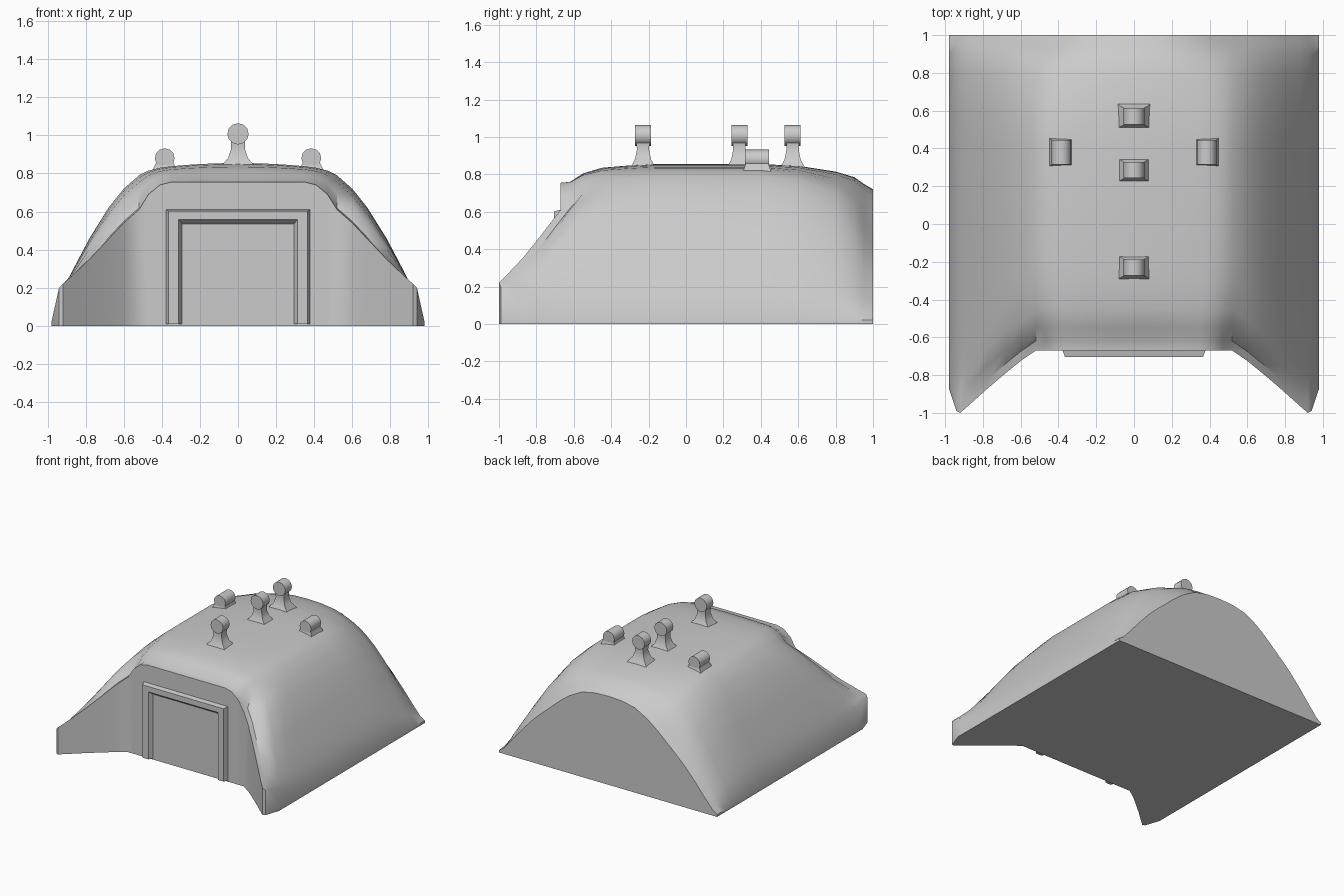
import bpy, bmesh, math
from mathutils import Matrix

if "Cube" in bpy.data.objects:
    bpy.data.objects.remove(bpy.data.objects["Cube"])


def finish(name, bm, angle=35):
    bmesh.ops.recalc_face_normals(bm, faces=bm.faces)
    me = bpy.data.meshes.new(name)
    bm.to_mesh(me)
    bm.free()
    ob = bpy.data.objects.new(name, me)
    bpy.context.collection.objects.link(ob)
    bpy.ops.object.select_all(action='DESELECT')
    ob.select_set(True)
    bpy.context.view_layer.objects.active = ob
    bpy.ops.object.shade_smooth_by_angle(angle=math.radians(angle))
    return ob


def lerp_table(table, t):
    for (a, va), (b, vb) in zip(table, table[1:]):
        if t <= b:
            return va + (vb - va) * (t - a) / (b - a)
    return table[-1][1]


def bridge(bm, rings, closed=True):
    for a, b in zip(rings, rings[1:]):
        n = len(a)
        for i in range(n if closed else n - 1):
            j = (i + 1) % n
            bm.faces.new((a[i], a[j], b[j], b[i]))


# Shell: half profiles for middle, front rim and back rim, plus front plan line
X = [0, .12, .24, .35, .41, .47, .52, .6, .68, .78, .88, .92, .94, .98]
MID = [.855, .853, .847, .838, .83, .815, .79, .72, .62, .46, .27, .19, .14, .02]
FRONT = [.755, .755, .755, .755, .74, .69, .61, .54, .455, .35, .255, .22, .2, .02]
BACK = [.72, .715, .69, .63, .585, .535, .49, .42, .345, .235, .115, .07, .045, .02]
Y_FRONT = [-.67] * 7 + [-.725, -.79, -.875, -.965, -1, -.99, -.87]
FADE_FRONT = [(0, 1), (.05, .95), (.12, .5), (.22, .2), (.37, .07), (.5, 0)]
FADE_BACK = [(0, 1), (.05, .78), (.1, .52), (.2, .3), (.4, .07), (.6, 0)]

bm = bmesh.new()
order = [(-1, i) for i in range(len(X) - 1, 0, -1)] + [(1, i) for i in range(len(X))]
nf = [d for d, _ in FADE_FRONT]
nb = [d for d, _ in FADE_BACK][::-1]
rows = []
for k in range(len(nf) + len(nb)):
    row = []
    for s, i in order:
        y = Y_FRONT[i] + nf[k] if k < len(nf) else 1 - nb[k - len(nf)]
        wf = lerp_table(FADE_FRONT, y - Y_FRONT[i])
        wb = lerp_table(FADE_BACK, 1 - y)
        z = MID[i] + wf * (FRONT[i] - MID[i]) + wb * (BACK[i] - MID[i])
        row.append(bm.verts.new((s * X[i], y, z)))
    rows.append(row)
bridge(bm, rows, closed=False)
# Walls down to the ground and the flat underside
rim = (rows[0] + [r[-1] for r in rows[1:-1]] + rows[-1][::-1]
       + [r[0] for r in rows[-2:0:-1]])
foot = [bm.verts.new((v.co.x, v.co.y, 0)) for v in rim]
bridge(bm, [rim, foot])
bm.faces.new(foot)
finish("bunker_shell", bm)

# Door frame: raised U-shaped moulding
bm = bmesh.new()
rings = []
for x, z, y in [(.38, .612, -.665), (.365, .602, -.705), (.312, .558, -.705), (.292, .532, -.672)]:
    rings.append([bm.verts.new(c) for c in ((-x, y, 0.01), (-x, y, z), (x, y, z), (x, y, 0.01))])
bridge(bm, rings, closed=False)
for e in (0, 3):
    bm.faces.new([r[e] for r in rings])
finish("door_frame", bm, 25)

# Door panel
bm = bmesh.new()
bmesh.ops.create_cube(bm, size=1, matrix=Matrix.Translation((0, -.665, .275))
                      @ Matrix.Diagonal((.6, .02, .53, 1)))
finish("door_panel", bm)


# Roof vents: flared square stem with a round cap lying along y
def vent(name, x, y, stem, cap_z, radius, length):
    bm = bmesh.new()
    rings = [[bm.verts.new((x + sx * hx, y + sy * hy, z))
              for sx, sy in ((-1, -1), (1, -1), (1, 1), (-1, 1))] for z, hx, hy in stem]
    bridge(bm, rings)
    bm.faces.new(rings[0])
    bm.faces.new(rings[-1])
    bmesh.ops.create_cone(bm, cap_ends=True, segments=12, radius1=radius, radius2=radius,
                          depth=length, matrix=Matrix.Translation((x, y, cap_z))
                          @ Matrix.Rotation(math.pi / 2, 4, 'X'))
    finish(name, bm)


TALL = [(.83, .09, .07), (.855, .075, .056), (.88, .052, .043), (.93, .036, .033),
        (.97, .037, .034), (1.0, .045, .04)]
for n, y in enumerate((-.23, .285, .57)):
    vent(f"tall_vent_{n + 1}", 0, y, TALL, 1.008, .056, .085)

SHORT = [(.78, .075, .085), (.83, .058, .07), (.855, .046, .062), (.88, .046, .062)]
for side, s in (("left", -1), ("right", 1)):
    vent(f"short_vent_{side}", s * .385, .38, SHORT, .88, .052, .13)
